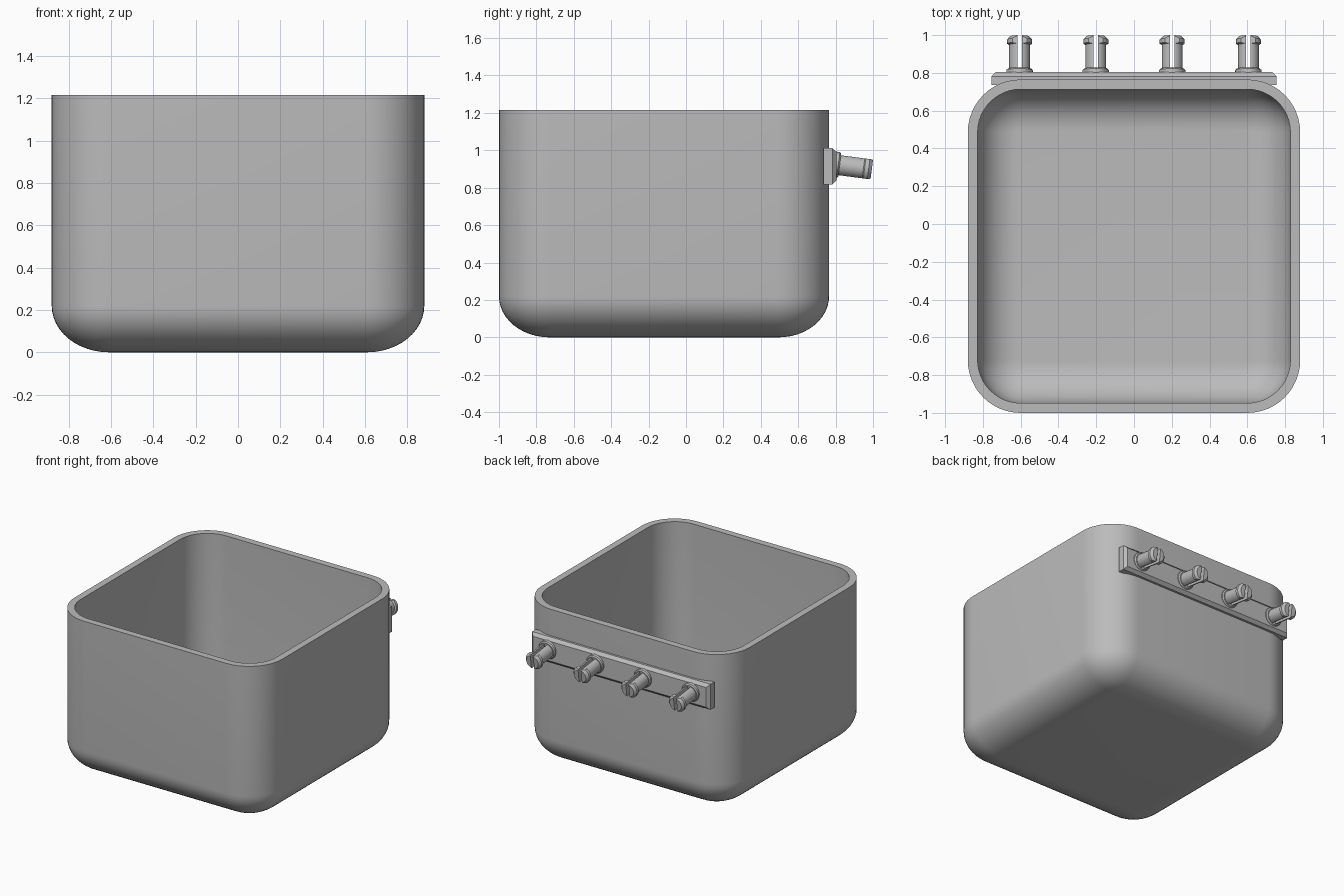
import bpy, bmesh
from math import sin, cos, pi, radians
from mathutils import Matrix, Vector

cube = bpy.data.objects.get("Cube")
if cube:
    bpy.data.objects.remove(cube, do_unlink=True)

grey = bpy.data.materials.new("plain grey")
grey.use_nodes = True
grey.diffuse_color = (0.5, 0.5, 0.5, 1)
grey.node_tree.nodes["Principled BSDF"].inputs["Base Color"].default_value = (0.5, 0.5, 0.5, 1)


def finish(name, bm, angle=30):
    bmesh.ops.recalc_face_normals(bm, faces=bm.faces)
    mesh = bpy.data.meshes.new(name)
    bm.to_mesh(mesh)
    bm.free()
    mesh.materials.append(grey)
    obj = bpy.data.objects.new(name, mesh)
    bpy.context.collection.objects.link(obj)
    bpy.ops.object.select_all(action='DESELECT')
    obj.select_set(True)
    bpy.context.view_layer.objects.active = obj
    bpy.ops.object.shade_smooth_by_angle(angle=radians(angle))
    return obj


def loft(bm, rings):
    """Bridge equal rings of points and cap both ends."""
    loops = [[bm.verts.new(p) for p in ring] for ring in rings]
    n = len(loops[0])
    for a, b in zip(loops, loops[1:]):
        for i in range(n):
            j = (i + 1) % n
            bm.faces.new((a[i], a[j], b[j], b[i]))
    bm.faces.new(loops[0][::-1])
    bm.faces.new(loops[-1])


# Open bin: one wall profile swept round a rounded rectangle
HALF_X, HALF_Y, MID_Y, TOP = 0.88, 0.8825, -0.1175, 1.215
CORNER, WALL, STEPS = 0.28, 0.052, 12


def rounded_ring(inset, z):
    r = CORNER - inset
    ring = []
    for k, (sx, sy) in enumerate(((1, 1), (-1, 1), (-1, -1), (1, -1))):
        cx, cy = sx * (HALF_X - CORNER), MID_Y + sy * (HALF_Y - CORNER)
        for i in range(STEPS + 1):
            a = (k + i / STEPS) * pi / 2
            ring.append((cx + r * cos(a), cy + r * sin(a), z))
    return ring


def fillet(inset, floor, height):
    """Insets and heights from the floor up to the upright wall."""
    reach = CORNER - 0.01 - inset
    return [(inset + reach * (1 - sin(t)), floor + height * (1 - cos(t)))
            for t in (i / STEPS * pi / 2 for i in range(STEPS + 1))]


profile = fillet(0, 0, 0.22) + [(0, TOP), (WALL, TOP)] + fillet(WALL, 0.05, 0.22)[::-1]
bm = bmesh.new()
loft(bm, [rounded_ring(*p) for p in profile])
finish("bin_shell", bm)

# Mounting plate on the back wall, outer edges chamfered
bm = bmesh.new()
bmesh.ops.create_cube(bm, size=1, matrix=Matrix.Translation((0, 0.77, 0.915))
                      @ Matrix.Diagonal((1.51, 0.068, 0.195, 1)))
outer = [e for e in bm.edges if all(v.co.y > 0.77 for v in e.verts)]
bmesh.ops.bevel(bm, geom=outer, offset=0.022, segments=1, affect='EDGES')
finish("mounting_plate", bm, 20)


# Split snap pegs, drooping slightly
def lathe(bm, shape, sides=32):
    loft(bm, [[(r * cos(2 * pi * i / sides), y, r * sin(2 * pi * i / sides))
               for i in range(sides)] for r, y in shape])


def cut(bm, co, normal):
    geom = bm.verts[:] + bm.edges[:] + bm.faces[:]
    res = bmesh.ops.bisect_plane(bm, geom=geom, plane_co=co, plane_no=normal, clear_outer=True)
    edges = [g for g in res["geom_cut"] if isinstance(g, bmesh.types.BMEdge)]
    bmesh.ops.contextual_create(bm, geom=edges)


PEG = [(0.055, 0), (0.055, 0.15), (0.066, 0.156), (0.066, 0.178), (0.05, 0.195)]
COLLAR = [(0.07, -0.02), (0.07, 0.014), (0.062, 0.022)]
for n, x in enumerate((-0.606, -0.202, 0.202, 0.606), 1):
    place = Matrix.Translation((x, 0.8, 0.923)) @ Matrix.Rotation(radians(-7.5), 4, 'X')
    bm = bmesh.new()
    lathe(bm, COLLAR)
    finish(f"peg_collar_{n}", bm).matrix_world = place
    for side, label in ((1, "left"), (-1, "right")):
        bm = bmesh.new()
        lathe(bm, PEG)
        cut(bm, Vector((side * 0.012, 0, 0)), Vector((-side, 0, 0)))
        for s in (1, -1):
            cut(bm, Vector((0, 0, s * 0.0535)), Vector((0, 0, s)))
        finish(f"peg_{n}_{label}_half", bm).matrix_world = place
